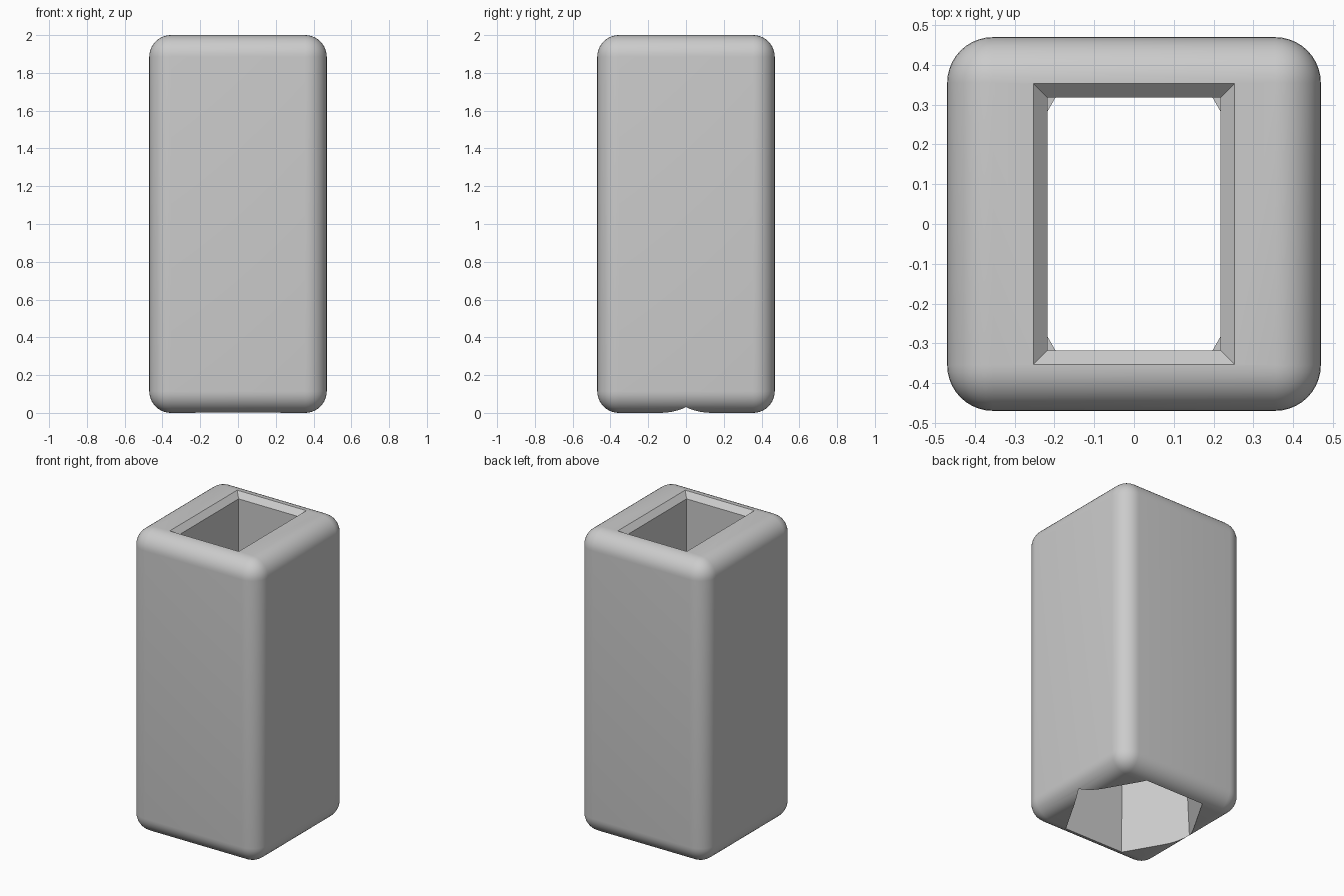
import bpy, bmesh, math
from mathutils import Vector

if "Cube" in bpy.data.objects:
    bpy.data.objects.remove(bpy.data.objects["Cube"], do_unlink=True)

WIDTH, HEIGHT, ROUND = 0.94, 2.0, 0.115

grey = bpy.data.materials.new("plain grey")
grey.use_nodes = True
colour = (0.6, 0.6, 0.6, 1)
grey.diffuse_color = colour
grey.node_tree.nodes["Principled BSDF"].inputs["Base Color"].default_value = colour


def make_object(name, bm):
    bmesh.ops.recalc_face_normals(bm, faces=bm.faces)
    mesh = bpy.data.meshes.new(name)
    bm.to_mesh(mesh)
    bm.free()
    mesh.materials.append(grey)
    obj = bpy.data.objects.new(name, mesh)
    bpy.context.collection.objects.link(obj)
    return obj


def lofted_cutter(name, sections):
    """Closed solid through a stack of (outline, z) sections."""
    bm = bmesh.new()
    rings = [[bm.verts.new((x, y, z)) for x, y in outline] for outline, z in sections]
    for low, high in zip(rings, rings[1:]):
        for i in range(len(low)):
            j = (i + 1) % len(low)
            bm.faces.new((low[i], low[j], high[j], high[i]))
    bm.faces.new(rings[0])
    bm.faces.new(rings[-1])
    obj = make_object(name, bm)
    obj.hide_render = True
    return obj


def rectangle(x, y):
    return [(-x, -y), (x, -y), (x, y), (-x, y)]


def hexagon(radius):
    return [(radius * math.cos(i * math.pi / 3), radius * math.sin(i * math.pi / 3))
            for i in range(6)]


# Rounded block body
bm = bmesh.new()
bmesh.ops.create_cube(bm, size=1)
bmesh.ops.scale(bm, vec=(WIDTH, WIDTH, HEIGHT), verts=bm.verts)
bmesh.ops.translate(bm, vec=Vector((0, 0, HEIGHT / 2)), verts=bm.verts)
bmesh.ops.bevel(bm, geom=list(bm.edges), offset=ROUND, segments=10,
                profile=0.5, affect='EDGES')
body = make_object("sleeve_body", bm)

# Rectangular socket with chamfered rim from above, tapered hexagonal socket from below
middle = HEIGHT / 2
cutters = [
    lofted_cutter("rectangular_socket_cutter", [
        (rectangle(0.218, 0.318), middle - 0.02),
        (rectangle(0.218, 0.318), HEIGHT - 0.035),
        (rectangle(0.253, 0.353), HEIGHT),
        (rectangle(0.253, 0.353), HEIGHT + 0.1)]),
    lofted_cutter("hexagonal_socket_cutter", [
        (hexagon(0.44), -0.1),
        (hexagon(0.435), 0),
        (hexagon(0.38), middle)]),
]

bpy.context.view_layer.objects.active = body
for cutter in cutters:
    cut = body.modifiers.new(cutter.name, 'BOOLEAN')
    cut.operation = 'DIFFERENCE'
    cut.solver = 'EXACT'
    cut.object = cutter
    bpy.ops.object.modifier_apply(modifier=cut.name)
for cutter in cutters:
    bpy.data.objects.remove(cutter, do_unlink=True)

# Smooth rounding with crisp socket edges
bpy.ops.object.select_all(action='DESELECT')
body.select_set(True)
bpy.ops.object.shade_smooth_by_angle(angle=math.radians(30))
